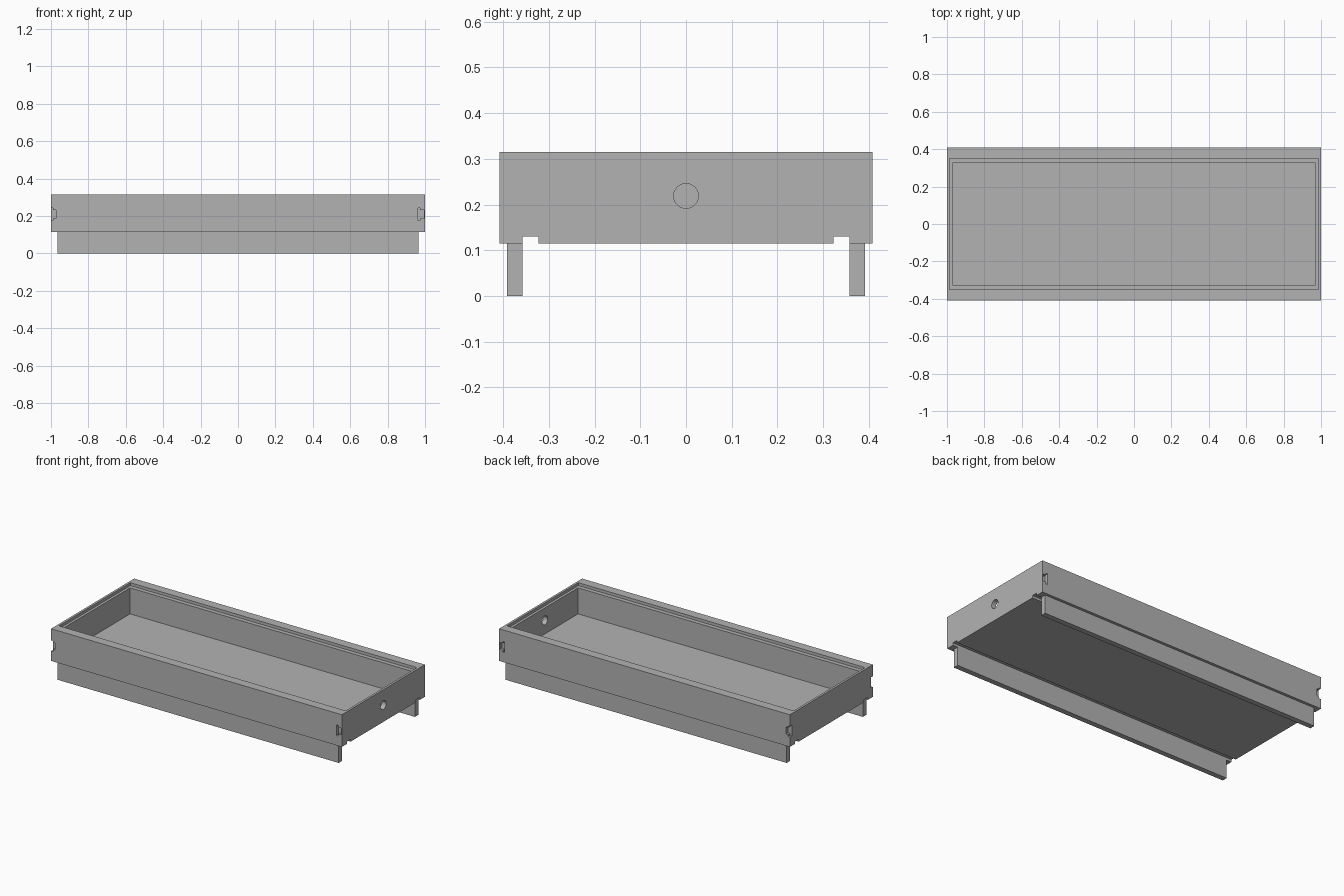
import bpy
from math import pi

cube = bpy.data.objects.get("Cube")
if cube:
    bpy.data.objects.remove(cube, do_unlink=True)

grey = bpy.data.materials.new("plain grey")
grey.use_nodes = True
colour = (0.45, 0.45, 0.45, 1)
grey.diffuse_color = colour
grey.node_tree.nodes["Principled BSDF"].inputs["Base Color"].default_value = colour


def box(name, x, y, z):
    """Box spanning the given (low, high) ranges."""
    spans = (x, y, z)
    bpy.ops.mesh.primitive_cube_add(size=1, location=[sum(s) / 2 for s in spans])
    ob = bpy.context.object
    ob.name = name
    ob.scale = [s[1] - s[0] for s in spans]
    bpy.ops.object.transform_apply(location=True, rotation=True, scale=True)
    ob.data.materials.append(grey)
    return ob


def cut(target, cutter):
    """Subtract the cutter, then discard it."""
    cutter.hide_render = True
    mod = target.modifiers.new("cut", 'BOOLEAN')
    mod.operation = 'DIFFERENCE'
    mod.solver = 'EXACT'
    mod.object = cutter
    bpy.context.view_layer.objects.active = target
    bpy.ops.object.modifier_apply(modifier=mod.name)
    bpy.data.objects.remove(cutter, do_unlink=True)


BASE, TOP, FLOOR, LEDGE = 0.115, 0.315, 0.135, 0.297
HALF_Y = 0.408

# Tray body with its cavity and the stepped rim
tray = box("tray", (-1, 1), (-HALF_Y, HALF_Y), (BASE, TOP))
cut(tray, box("cavity", (-0.97, 0.97), (-0.325, 0.325), (FLOOR, TOP + 0.1)))
cut(tray, box("rim_step", (-0.986, 0.986), (-0.351, 0.351), (LEDGE, TOP + 0.1)))

# Lengthwise grooves underneath, next to the runners
for side in (-1, 1):
    ys = sorted((side * 0.322, side * 0.358))
    cut(tray, box("groove", (-1.1, 1.1), ys, (BASE - 0.1, 0.13)))

# Small stepped notches at the ends of the long sides
for side in (-1, 1):
    ys = sorted((side * (HALF_Y - 0.02), side * (HALF_Y + 0.1)))
    for wide, narrow in (((-1.1, -0.988), (-0.99, -0.973)),
                         ((0.963, 0.974), (0.972, 0.995))):
        cut(tray, box("notch_wide", wide, ys, (0.176, 0.243)))
        cut(tray, box("notch_narrow", narrow, ys, (0.188, 0.232)))

# Round hole through one end wall
bpy.ops.mesh.primitive_cylinder_add(vertices=40, radius=0.027, depth=0.2,
                                    location=(1, 0, 0.219), rotation=(0, pi / 2, 0))
drill = bpy.context.object
drill.data.materials.append(grey)
cut(tray, drill)

bpy.ops.object.select_all(action='DESELECT')
tray.select_set(True)
bpy.context.view_layer.objects.active = tray
bpy.ops.object.shade_smooth_by_angle(angle=pi / 6)

# Long runners that the tray stands on
for name, side in (("front_runner", -1), ("back_runner", 1)):
    box(name, (-0.966, 0.966), sorted((side * 0.358, side * 0.391)), (0, BASE))
